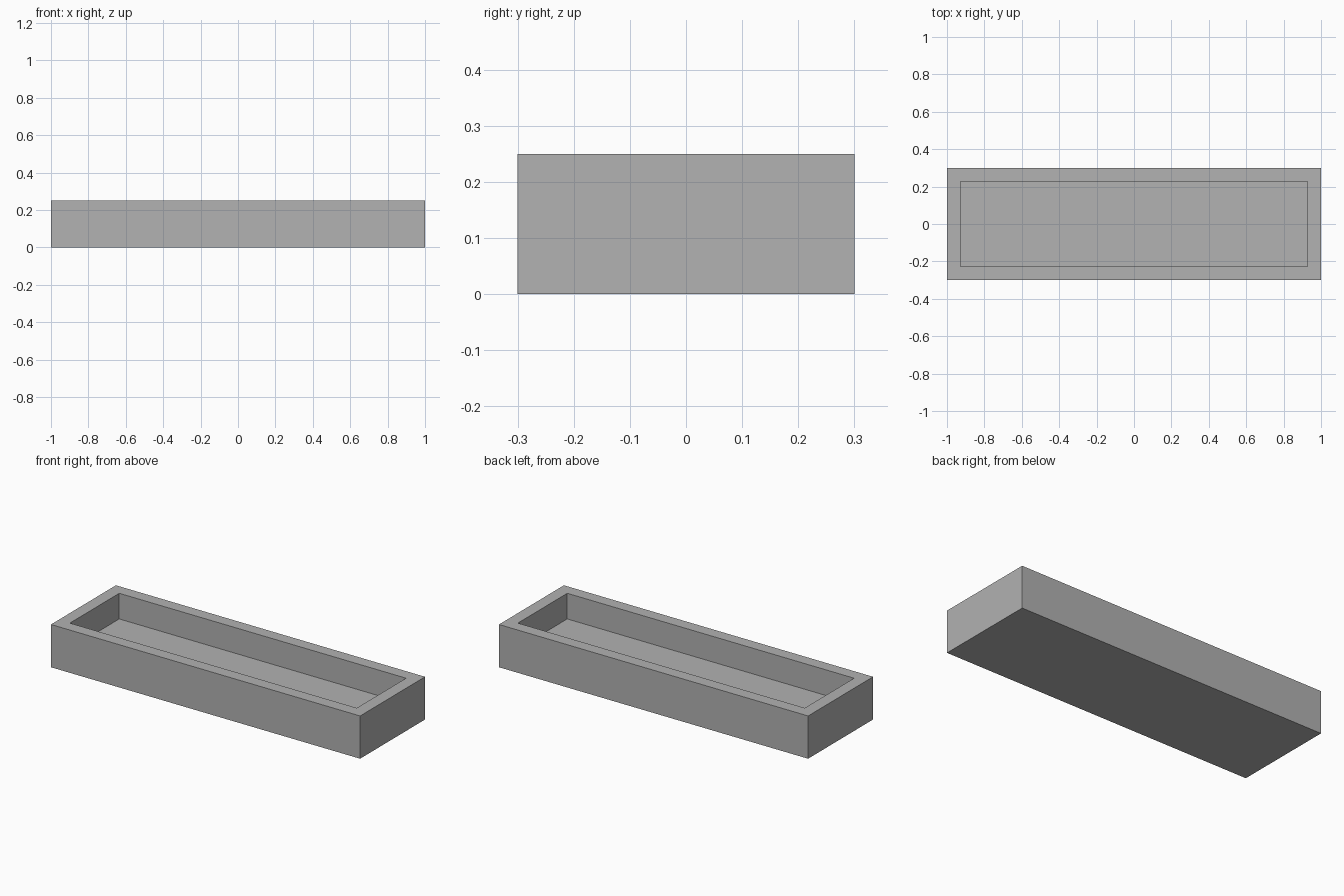
import bpy
import bmesh
from mathutils import Vector

cube = bpy.data.objects.get("Cube")
if cube:
    bpy.data.objects.remove(cube, do_unlink=True)

LENGTH, WIDTH, HEIGHT = 2.0, 0.6, 0.25
WALL, FLOOR = 0.072, 0.10

# Single plain grey
grey = bpy.data.materials.new("plain_grey")
grey.use_nodes = True
colour = (0.445, 0.445, 0.445, 1)
grey.diffuse_color = colour
grey.node_tree.nodes["Principled BSDF"].inputs["Base Color"].default_value = colour

# Solid block standing on the ground
bm = bmesh.new()
bmesh.ops.create_cube(bm, size=1)
bmesh.ops.scale(bm, vec=(LENGTH, WIDTH, HEIGHT), verts=bm.verts)
bmesh.ops.translate(bm, vec=(0, 0, HEIGHT / 2), verts=bm.verts)

# Inset the top to form the rim, then sink it to form the recess
bm.normal_update()
top = max(bm.faces, key=lambda f: f.calc_center_median().z)
bmesh.ops.inset_region(bm, faces=[top], thickness=WALL, use_even_offset=True)
result = bmesh.ops.extrude_discrete_faces(bm, faces=[top])
floor = result["faces"][0]
bmesh.ops.translate(bm, vec=Vector((0, 0, FLOOR - HEIGHT)), verts=floor.verts)
bmesh.ops.recalc_face_normals(bm, faces=bm.faces)

mesh = bpy.data.meshes.new("tray")
bm.to_mesh(mesh)
bm.free()
mesh.materials.append(grey)
tray = bpy.data.objects.new("tray", mesh)
bpy.context.collection.objects.link(tray)
